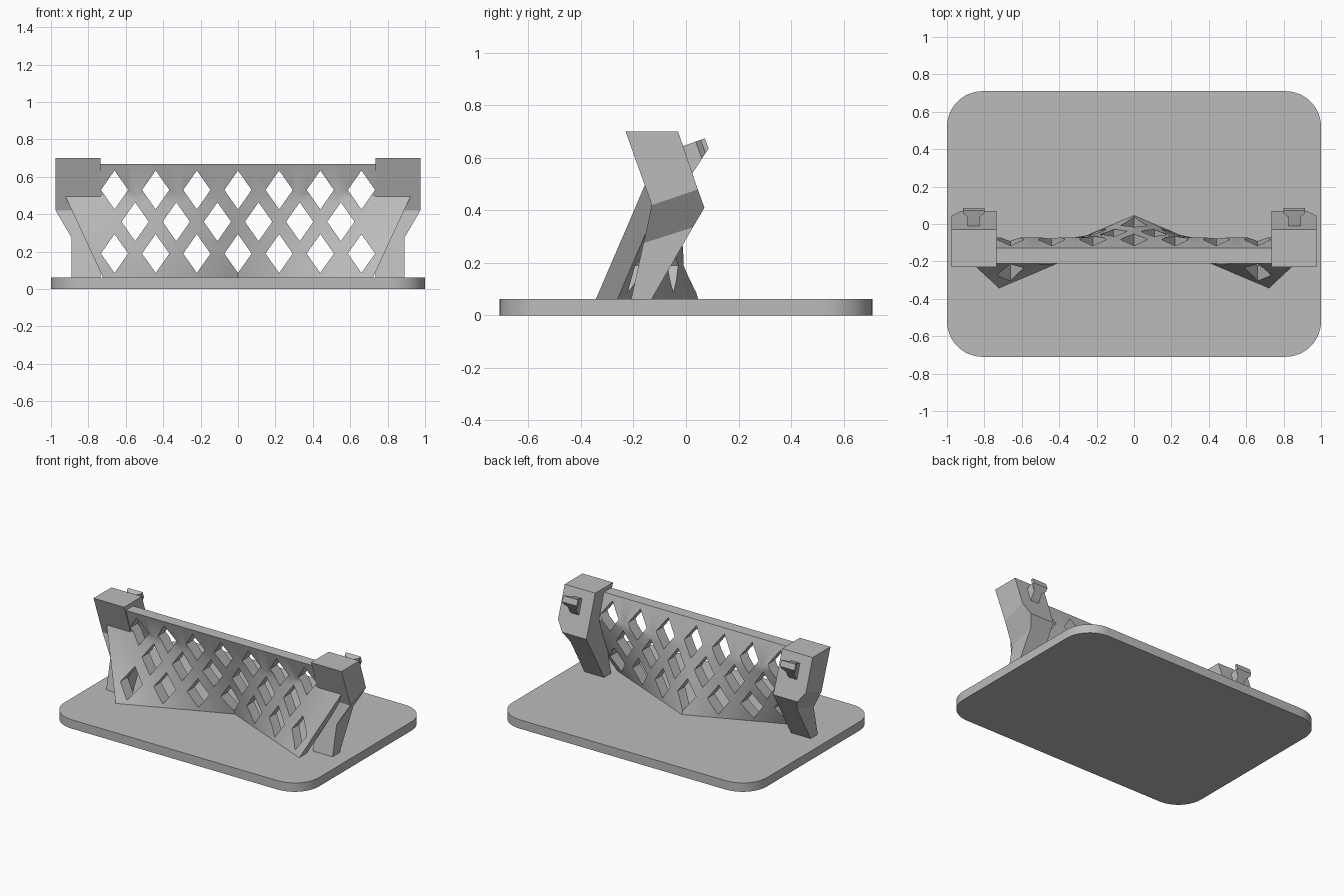
import bpy, bmesh
from math import radians

cube = bpy.data.objects.get("Cube")
if cube:
    bpy.data.objects.remove(cube, do_unlink=True)

grey = bpy.data.materials.new("plain grey")
grey.use_nodes = True
grey.diffuse_color = (0.5, 0.5, 0.5, 1)
grey.node_tree.nodes["Principled BSDF"].inputs["Base Color"].default_value = grey.diffuse_color


def make(name, verts, faces):
    """Closed mesh object with outward normals."""
    mesh = bpy.data.meshes.new(name)
    mesh.from_pydata(verts, [], faces)
    bm = bmesh.new()
    bm.from_mesh(mesh)
    bmesh.ops.recalc_face_normals(bm, faces=bm.faces)
    bm.to_mesh(mesh)
    bm.free()
    mesh.materials.append(grey)
    obj = bpy.data.objects.new(name, mesh)
    bpy.context.collection.objects.link(obj)
    return obj


def activate(obj):
    bpy.ops.object.select_all(action='DESELECT')
    obj.select_set(True)
    bpy.context.view_layer.objects.active = obj


def smooth(obj):
    activate(obj)
    bpy.ops.object.shade_smooth_by_angle(angle=radians(30))


def loft(name, a, b):
    """Solid between two matching rings of points."""
    n = len(a)
    sides = [(i, (i + 1) % n, n + (i + 1) % n, n + i) for i in range(n)]
    return make(name, a + b, sides + [tuple(range(n)), tuple(range(n, 2 * n))])


# Base plate with rounded corners
BASE_TOP = 0.063
corners = [(-1, -0.71), (1, -0.71), (1, 0.71), (-1, 0.71)]
base = loft("base_plate", [(x, y, 0) for x, y in corners], [(x, y, BASE_TOP) for x, y in corners])
bm = bmesh.new()
bm.from_mesh(base.data)
upright = [e for e in bm.edges if abs(e.verts[0].co.z - e.verts[1].co.z) > 0.01]
bmesh.ops.bevel(bm, geom=upright, offset=0.19, segments=12, profile=0.5, affect='EDGES')
bm.to_mesh(base.data)
bm.free()
smooth(base)

# Lattice panel: straight along the top, V-shaped along the bottom
THICK, KINK, TOP = 0.082, 0.5, 0.67
COLS, ROWS = 24, 10


def panel_row(t):
    """Front points of one row; t runs 0 at the foot to 1 at the kink."""
    row = []
    for i in range(COLS + 1):
        u = 2 * i / COLS - 1
        foot_x, foot_y = 0.72 * u, -0.035 - 0.31 * abs(u)
        row.append((foot_x + (0.925 * u - foot_x) * t,
                    foot_y + (-0.155 - foot_y) * t,
                    0.058 + (KINK - 0.058) * t))
    return row


rows = [panel_row(r / ROWS) for r in range(ROWS + 1)]
rows.append([(x * 0.95, -0.21, TOP) for x, y, z in rows[-1]])
front = [p for row in rows for p in row]
verts = front + [(x, y + THICK, z) for x, y, z in front]
N, W = len(front), COLS + 1
faces = []
for r in range(len(rows) - 1):
    for c in range(COLS):
        k = r * W + c
        quad = (k, k + 1, k + W + 1, k + W)
        faces += [quad, tuple(N + q for q in reversed(quad))]
    for k in (r * W, r * W + COLS):
        faces.append((k, k + W, N + k + W, N + k))
for start in (0, N - W):
    for k in range(start, start + COLS):
        faces.append((k, k + 1, N + k + 1, N + k))
panel = make("lattice_panel", verts, faces)

# Diamond openings, three staggered rows
verts, faces = [], []
for z, count in ((0.19, 7), (0.36, 6), (0.53, 7)):
    for i in range(count):
        x = (i - (count - 1) / 2) * 0.22
        s = len(verts)
        for y in (-0.6, 0.4):
            verts += [(x - 0.073, y, z), (x, y, z - 0.104), (x + 0.073, y, z), (x, y, z + 0.104)]
        faces += [tuple(range(s, s + 4)), tuple(range(s + 4, s + 8))]
        faces += [(s + j, s + (j + 1) % 4, s + 4 + (j + 1) % 4, s + 4 + j) for j in range(4)]
cutter = make("diamond_cutter", verts, faces)
cutter.hide_render = True
activate(panel)
mod = panel.modifiers.new("openings", 'BOOLEAN')
mod.operation, mod.solver, mod.object = 'DIFFERENCE', 'EXACT', cutter
bpy.ops.object.modifier_apply(modifier=mod.name)
bpy.data.objects.remove(cutter, do_unlink=True)
smooth(panel)

# Bent arms: wide tilted head, taper below the bend, slim leg
outer = [(0.975, -0.23, 0.7), (0.975, -0.13, 0.42), (0.89, -0.162, 0.275), (0.89, -0.21, 0.058),
         (0.89, -0.133, 0.058), (0.89, 0.026, 0.335), (0.925, 0.07, 0.41), (0.975, 0.045, 0.48),
         (0.975, -0.03, 0.7)]
# Hook profile: distance out from the arm, half width
hook = [(-0.015, 0.032), (0.05, 0.032), (0.07, 0.057), (0.087, 0.057)]

for side, label in ((1, "left"), (-1, "right")):
    ring = [(side * x, y, z) for x, y, z in outer]
    inner = [(side * 0.735, y, z) for x, y, z in outer]
    n = len(ring)
    faces = [(i, (i + 1) % n, n + (i + 1) % n, n + i) for i in range(n)]
    faces += [(0, 1, 7, 8), (1, 2, 5, 6, 7), (2, 3, 4, 5), tuple(range(n, 2 * n))]
    make(label + "_arm", ring + inner, faces)

    # Flared hook on the back of the arm, undercut toward the tip
    outline = hook + [(s, -w) for s, w in reversed(hook)]

    def place(s, w, t):
        return (side * 0.857 + w, -0.01 + 0.94 * s + 0.34 * t, 0.645 + 0.34 * s - 0.94 * t)

    loft(label + "_hook", [place(s, w, 0) for s, w in outline],
         [place(s, w, 0.107 - 0.75 * s) for s, w in outline])
